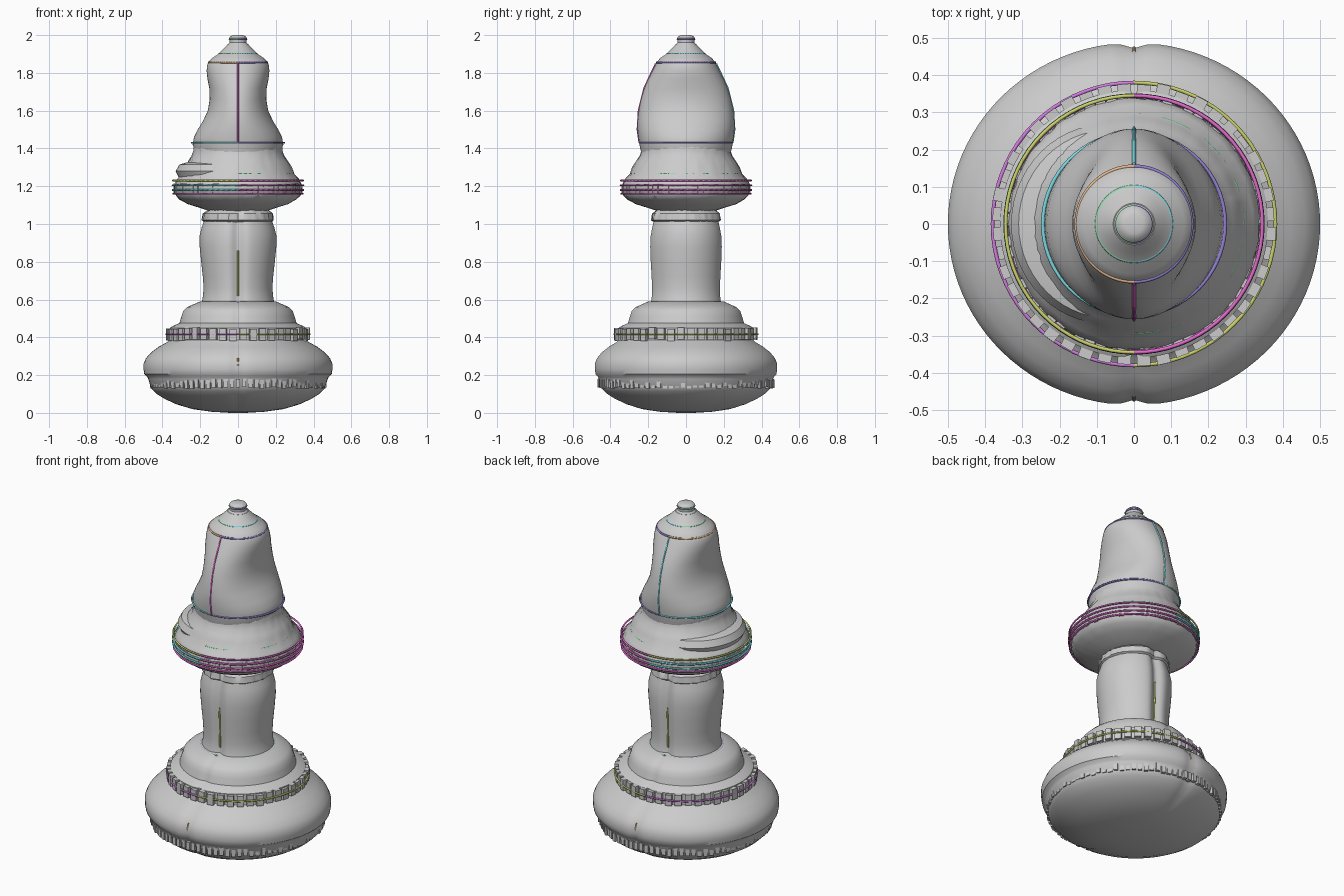
import bpy, bmesh, math, random
from mathutils import Matrix, Vector

if "Cube" in bpy.data.objects:
    bpy.data.objects.remove(bpy.data.objects["Cube"])

random.seed(4)
SEG = 96
TAU = math.tau


def finish(name, bm, angle=35):
    bmesh.ops.recalc_face_normals(bm, faces=bm.faces)
    me = bpy.data.meshes.new(name)
    bm.to_mesh(me)
    bm.free()
    ob = bpy.data.objects.new(name, me)
    bpy.context.collection.objects.link(ob)
    bpy.ops.object.select_all(action='DESELECT')
    ob.select_set(True)
    bpy.context.view_layer.objects.active = ob
    bpy.ops.object.shade_smooth_by_angle(angle=math.radians(angle))
    return ob


def loft(name, rows, groove=0.0, width=0.1, rough=0.0):
    """Stack of elliptical sections (z, rx, ry) with a front and back seam groove."""
    bm = bmesh.new()
    loops = []
    for z, rx, ry in rows:
        ring = []
        for i in range(SEG):
            a = TAU * i / SEG
            k = 1 - groove * math.exp(-(math.cos(a) / width) ** 2)
            k += random.uniform(-rough, rough)
            ring.append(bm.verts.new((rx * k * math.cos(a), ry * k * math.sin(a), z)))
        loops.append(ring)
    for lo, hi in zip(loops, loops[1:]):
        for i in range(SEG):
            j = (i + 1) % SEG
            bm.faces.new((lo[i], lo[j], hi[j], hi[i]))
    bm.faces.new(loops[0][::-1])
    bm.faces.new(loops[-1])
    return finish(name, bm)


def teeth(name, count, r, z, size, jitter):
    """Ring of small blocks forming a worn, notched band."""
    bm = bmesh.new()
    for i in range(count):
        a = TAU * (i + 0.5) / count
        rr = r + random.uniform(-jitter, jitter)
        m = (Matrix.Rotation(a, 4, 'Z') @ Matrix.Translation((rr, 0, z + random.uniform(-jitter, jitter)))
             @ Matrix.Diagonal((*size, 1)))
        bmesh.ops.create_cube(bm, size=1, matrix=m)
    return finish(name, bm)


mats = {}
def paint(ob, key):
    colors = {'cyan': (.2, .7, .75, 1), 'pink': (.75, .15, .6, 1), 'green': (.25, .7, .4, 1),
              'orange': (.75, .45, .25, 1), 'purple': (.3, .22, .65, 1), 'olive': (.6, .65, .15, 1),
              'violet': (.65, .2, .75, 1)}
    if key not in mats:
        mats[key] = bpy.data.materials.new(key)
        mats[key].diffuse_color = colors[key]
    ob.data.materials.append(mats[key])


def wire(name, pts, color, r=0.005):
    cu = bpy.data.curves.new(name, 'CURVE')
    cu.dimensions = '3D'
    cu.bevel_depth = r
    cu.bevel_resolution = 1
    sp = cu.splines.new('POLY')
    sp.points.add(len(pts) - 1)
    for p, co in zip(sp.points, pts):
        p.co = (*co, 1)
    ob = bpy.data.objects.new(name, cu)
    bpy.context.collection.objects.link(ob)
    paint(ob, color)


# Base: domed underside, wide belly, upper steps
loft("base", [(0, .04, .04), (.006, .14, .14), (.02, .24, .235), (.045, .325, .315), (.075, .39, .38),
              (.1, .43, .42), (.115, .445, .435), (.13, .46, .45), (.18, .475, .465), (.19, .48, .47),
              (.205, .496, .483), (.23, .5, .487), (.26, .5, .487), (.29, .487, .475),
              (.32, .46, .45), (.35, .42, .412), (.375, .375, .37), (.385, .36, .36),
              (.45, .36, .36), (.46, .345, .345), (.475, .31, .31), (.51, .3, .3),
              (.54, .29, .29), (.56, .27, .27), (.575, .235, .235), (.59, .2, .2)],
     groove=.03, width=.06)
teeth("base_upper_band", 44, .362, .417, (.035, .036, .062), .005)
teeth("base_lower_band", 90, .452, .155, (.028, .022, .045), .004)

# Column with seam grooves
loft("column", [(.57, .2, .2), (.6, .188, .19), (.66, .182, .188), (.72, .186, .19), (.8, .195, .195),
                (.88, .203, .198), (.94, .203, .195), (.98, .193, .187), (1.03, .175, .175),
                (1.08, .16, .16), (1.12, .17, .17)], groove=.13, width=.16)
loft("column_neck_ring", [(1.0, .16, .16), (1.02, .19, .19), (1.055, .185, .185), (1.075, .16, .16)],
     groove=.1, width=.16, rough=.02)

# Collar
loft("collar", [(1.065, .14, .14), (1.085, .2, .2), (1.105, .265, .265), (1.13, .31, .31),
                (1.15, .33, .33), (1.175, .338, .338), (1.21, .336, .336), (1.24, .32, .32),
                (1.265, .297, .297), (1.3, .285, .285), (1.33, .265, .265), (1.36, .245, .245),
                (1.39, .235, .235), (1.42, .235, .235), (1.45, .22, .22)], rough=.008)
teeth("collar_band", 70, .33, 1.185, (.018, .027, .05), .004)

# Head: narrow at the waist in x, full in y
loft("head", [(1.38, .225, .238), (1.42, .24, .246), (1.46, .233, .252), (1.5, .213, .256),
              (1.55, .183, .256), (1.6, .16, .25), (1.66, .15, .238), (1.72, .152, .22),
              (1.77, .162, .198), (1.81, .166, .178), (1.84, .164, .163), (1.86, .155, .152),
              (1.88, .135, .135), (1.9, .105, .105), (1.925, .08, .08), (1.95, .056, .056)])
# Left shoulder lip under the head
bm = bmesh.new()
sec = [(.2, 1.25), (.315, 1.25), (.33, 1.28), (.31, 1.315), (.24, 1.335), (.2, 1.335)]
rings = []
for i in range(25):
    a = math.radians(115 + 130 * i / 24)
    f = 1 - .12 * abs(i / 12 - 1) ** 2
    rings.append([bm.verts.new((r * f * math.cos(a), r * f * math.sin(a), z)) for r, z in sec])
for p, q in zip(rings, rings[1:]):
    for i in range(len(sec)):
        j = (i + 1) % len(sec)
        bm.faces.new((p[i], p[j], q[j], q[i]))
bm.faces.new(rings[0])
bm.faces.new(rings[-1])
finish("left_shoulder", bm)

# Finial
loft("finial", [(1.94, .062, .062), (1.96, .045, .045), (1.972, .045, .045), (1.985, .047, .047),
                (1.995, .038, .038), (2.0, .025, .025)])

# Coloured half rings: z, radius, left colour, right colour
for n, (z, r, left, right) in enumerate([
        (.417, .38, 'violet', 'olive'), (.585, .2, 'purple', 'green'),
        (1.16, .343, 'pink', 'pink'), (1.18, .346, 'cyan', 'pink'), (1.205, .346, 'cyan', 'pink'),
        (1.23, .345, 'olive', 'pink'), (1.265, .292, 'orange', 'green'),
        (1.43, .245, 'cyan', 'purple'), (1.855, .155, 'orange', 'purple'),
        (1.9, .1, 'green', 'cyan'), (1.978, .045, 'green', 'purple')]):
    for side, start, col in (("right", -90, right), ("left", 90, left)):
        wire(f"{side}_ring_{n}", [(r * math.cos(math.radians(start + 5 * i)),
                                   r * math.sin(math.radians(start + 5 * i)), z)
                                  for i in range(37)], col)

# Vertical seam lines
seam = [(1.43, .247), (1.5, .257), (1.6, .251), (1.72, .221), (1.81, .179), (1.85, .16)]
wire("front_head_seam", [(0, -y, z) for z, y in seam], 'pink')
wire("back_head_seam", [(0, y, z) for z, y in seam], 'cyan')
for s, side in ((-1, "front"), (1, "back")):
    wire(side + "_column_seam", [(0, s * .166, .62), (0, s * .169, .74), (0, s * .173, .86)], 'olive')
    wire(side + "_base_seam", [(0, s * .473, .25), (0, s * .462, .29)], 'orange')

for m in bpy.data.materials:
    if m.users and not m.is_grease_pencil:
        m.use_nodes = True
        m.node_tree.nodes["Principled BSDF"].inputs["Base Color"].default_value = m.diffuse_color
